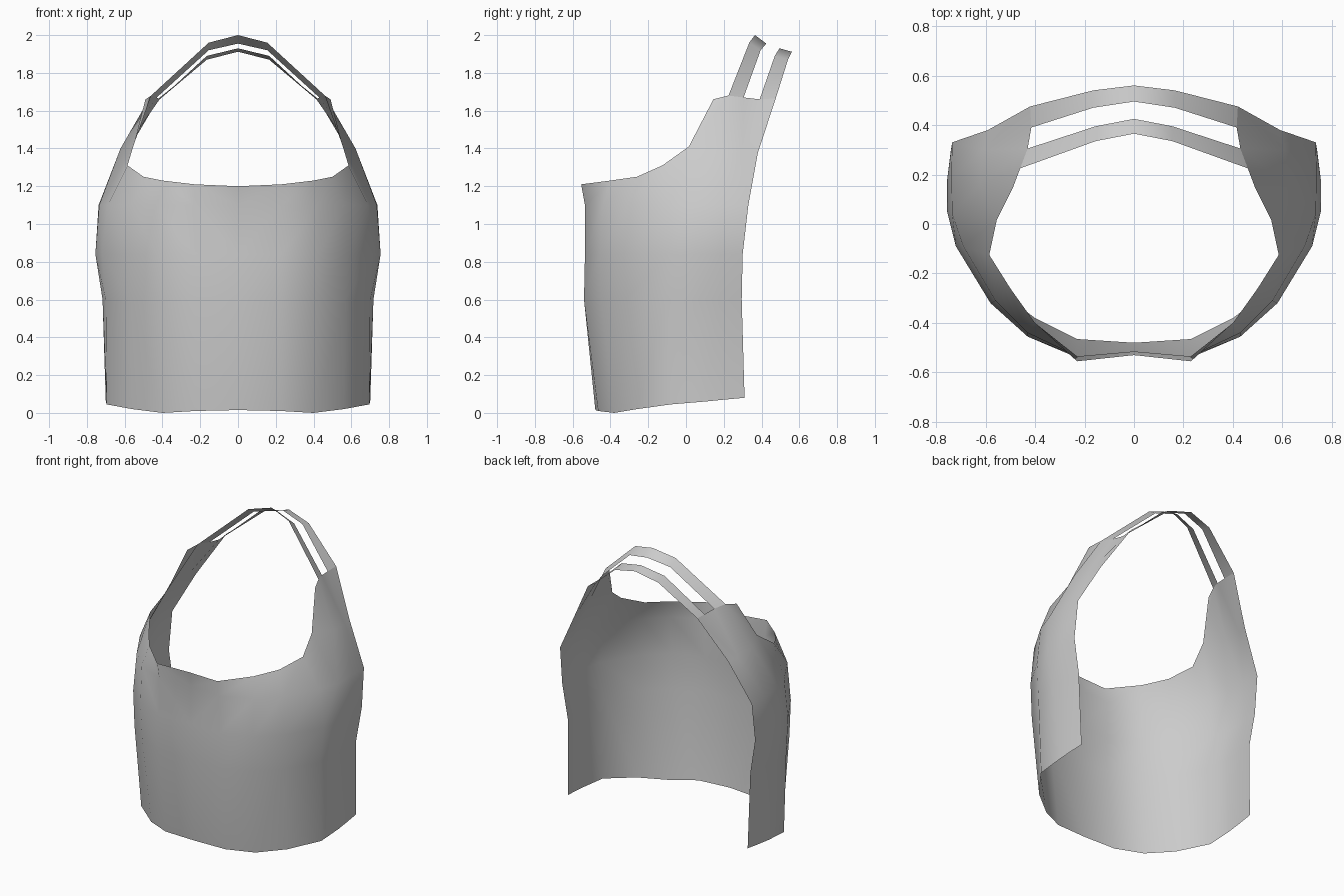
import bpy, bmesh

if "Cube" in bpy.data.objects:
    bpy.data.objects.remove(bpy.data.objects["Cube"])

fabric = bpy.data.materials.new("grey fabric")
fabric.diffuse_color = (0.6, 0.6, 0.6, 1)
fabric.use_nodes = True
fabric.node_tree.nodes["Principled BSDF"].inputs["Base Color"].default_value = fabric.diffuse_color


def half_mesh(name, points, faces):
    """Build the right half of a cloth part and mirror it across x = 0."""
    bm = bmesh.new()
    vs = [bm.verts.new(p) for p in points]
    for f in faces:
        bm.faces.new([vs[i] for i in f])
    mesh = bpy.data.meshes.new(name)
    bm.to_mesh(mesh)
    bm.free()
    mesh.materials.append(fabric)
    for p in mesh.polygons:
        p.use_smooth = True
    ob = bpy.data.objects.new(name, mesh)
    bpy.context.collection.objects.link(ob)
    mod = ob.modifiers.new("mirror", 'MIRROR')
    mod.use_clip = True
    mod.merge_threshold = 0.001
    return ob


def level(z, outline):
    return [(x, y, z) for x, y in outline]


# Wrap-around body: rings from centre front to the open back edge
hem = [(0, -.48, .015), (.23, -.465, .01), (.40, -.38, 0), (.56, -.26, .02),
       (.695, -.08, .045), (.70, .1, .06), (.697, .2, .07), (.69, .31, .08)]
waist = level(.6, [(0, -.53), (.23, -.54), (.42, -.45), (.57, -.32),
                   (.70, -.1), (.717, .06), (.715, .18), (.70, .295)])
chest = level(.84, [(0, -.52), (.23, -.535), (.43, -.455), (.58, -.32),
                    (.72, -.09), (.755, .05), (.755, .18), (.74, .30)])
underarm = level(1.1, [(0, -.515), (.23, -.535), (.43, -.44), (.56, -.31),
                       (.69, -.09), (.735, .04), (.738, .19), (.735, .33)])
neckline = [(0, -.53, 1.2), (.23, -.555, 1.21), (.40, -.40, 1.23),
            (.50, -.26, 1.25), (.585, -.125, 1.31), (.555, .015, 1.41)]
# Tapering shoulder panels
shoulder = [(.622, .16, 1.40), (.61, .30, 1.38), (.59, .38, 1.375)]
strap_base = [(.49, .145, 1.66), (.46, .225, 1.68), (.43, .305, 1.67),
              (.415, .39, 1.66), (.42, .475, 1.665)]

points = hem + waist + chest + underarm + neckline + shoulder + strap_base
n = len(hem)
faces = [(r * n + c, r * n + c + 1, (r + 1) * n + c + 1, (r + 1) * n + c)
         for r in range(3) for c in range(n - 1)]
u, k = 3 * n, 4 * n            # first underarm and neckline points
s, b = k + 6, k + 9            # first shoulder and strap base points
faces += [(u + c, u + c + 1, k + c + 1, k + c) for c in range(5)]
faces += [(u + 5, u + 6, s, k + 5), (u + 6, u + 7, s + 1, s), (u + 7, s + 2, s + 1),
          (k + 5, s, b + 1, b), (s, s + 1, b + 2, b + 1),
          (s + 1, b + 3, b + 2), (s + 1, s + 2, b + 4, b + 3)]
half_mesh("bodice", points, faces)

# Two straps arching over the back of the neck
strap_faces = [(0, 1, 3, 2), (2, 3, 5, 4)]
half_mesh("front_strap", strap_base[1:3] + [
    (.155, .335, 1.96), (.155, .395, 1.92), (0, .365, 2.0), (0, .425, 1.955)], strap_faces)
half_mesh("rear_strap", strap_base[3:5] + [
    (.165, .47, 1.89), (.165, .54, 1.87), (0, .495, 1.93), (0, .56, 1.912)], strap_faces)
